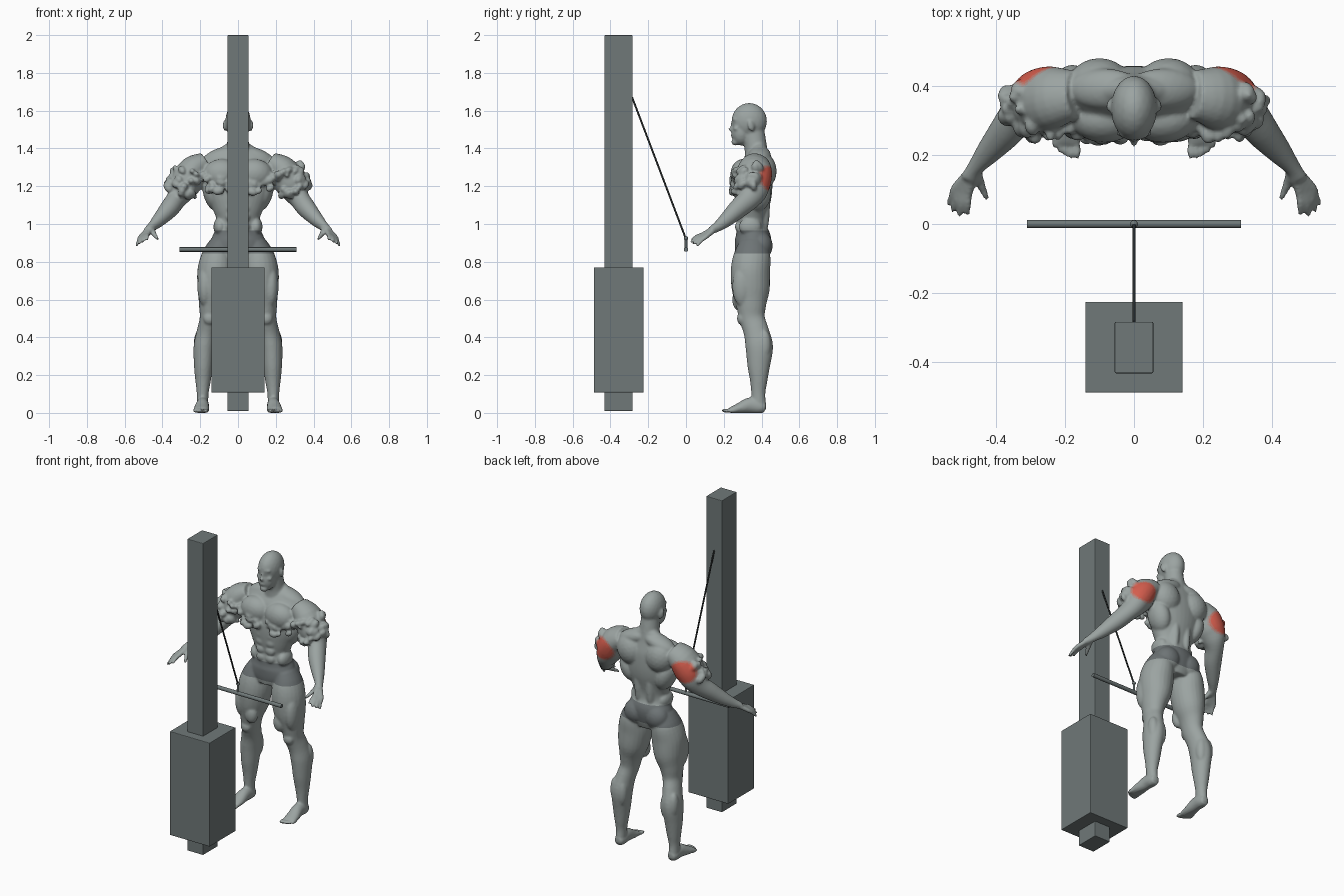
import bpy, bmesh, math, random
from mathutils import Vector, Matrix, Euler

if "Cube" in bpy.data.objects:
    bpy.data.objects.remove(bpy.data.objects["Cube"])
random.seed(4)


def material(name, r, g, b):
    m = bpy.data.materials.new(name)
    m.use_nodes = True
    m.diffuse_color = (r, g, b, 1)
    m.node_tree.nodes["Principled BSDF"].inputs["Base Color"].default_value = (r, g, b, 1)
    return m


skin = material("grey skin", .33, .37, .36)
shorts = material("dark shorts", .155, .175, .18)
red = material("muscle red", .66, .11, .075)
soft_red = material("soft red", .52, .19, .15)
dusty = material("dusty pink", .41, .28, .26)
steel = material("machine grey", .16, .19, .19)
black = material("cable black", .025, .03, .03)

# one ball shape, copied by every rounded part
ball = bmesh.new()
bmesh.ops.create_icosphere(ball, subdivisions=3, radius=1)
ball.verts.index_update()
BALL_POINTS = [v.co.copy() for v in ball.verts]
BALL_FACES = [[v.index for v in f.verts] for f in ball.faces]
ball.free()


def finish(name, bm, mats):
    me = bpy.data.meshes.new(name)
    bm.to_mesh(me)
    bm.free()
    ob = bpy.data.objects.new(name, me)
    bpy.context.collection.objects.link(ob)
    for m in mats:
        me.materials.append(m)
    return ob


def smooth_path(rows, steps=4):
    """Catmull-Rom through rows of equal-length tuples."""
    out = []
    for i in range(len(rows) - 1):
        a, b, c, d = (rows[min(max(j, 0), len(rows) - 1)] for j in range(i - 1, i + 3))
        for k in range(steps):
            t = k / steps
            out.append([(2*q + (r - p)*t + (2*p - 5*q + 4*r - s)*t*t + (3*q - p - 3*r + s)*t**3) / 2
                        for p, q, r, s in zip(a, b, c, d)])
    return out + [list(rows[-1])]


def loft(bm, rows, side=1, seg=24):
    """Closed tube through rows of (x, y, z, sideways radius, other radius)."""
    rows = smooth_path(rows)
    pts = [Vector((r[0] * side, r[1], r[2])) for r in rows]
    rings = []
    for i, (p, r) in enumerate(zip(pts, rows)):
        t = (pts[min(i + 1, len(pts) - 1)] - pts[max(i - 1, 0)]).normalized()
        u = (Vector((1, 0, 0)) - t * t.x).normalized()
        v = t.cross(u)
        rings.append([bm.verts.new(p + u * r[3] * math.cos(a) + v * r[4] * math.sin(a))
                      for a in (2 * math.pi * k / seg for k in range(seg))])
    for a, b in zip(rings, rings[1:]):
        for k in range(seg):
            n = (k + 1) % seg
            bm.faces.new((a[k], a[n], b[n], b[k]))
    bm.faces.new(rings[0][::-1])
    bm.faces.new(rings[-1])


def blob(bm, c, r, side=1, rot=(0, 0, 0)):
    e = Euler((rot[0], rot[1] * side, rot[2] * side)).to_matrix().to_4x4()
    m = Matrix.Translation((c[0] * side, c[1], c[2])) @ e @ Matrix.Diagonal((*r, 1))
    verts = [bm.verts.new(m @ p) for p in BALL_POINTS]
    for f in BALL_FACES:
        bm.faces.new([verts[i] for i in f])


body = bmesh.new()

# torso and neck
loft(body, [(0, .345, .81, .10, .08), (0, .35, .86, .155, .092), (0, .355, .92, .142, .096),
            (0, .35, .97, .12, .083), (0, .35, 1.02, .113, .078), (0, .35, 1.08, .135, .088),
            (0, .355, 1.15, .165, .098), (0, .36, 1.22, .18, .098), (0, .37, 1.30, .19, .085),
            (0, .38, 1.36, .165, .06), (0, .385, 1.40, .10, .045), (0, .38, 1.43, .05, .035)], seg=36)
loft(body, [(0, .375, 1.34, .08, .065), (0, .37, 1.40, .062, .06), (0, .36, 1.46, .055, .06),
            (0, .35, 1.52, .05, .06)])

# head and face
blob(body, (0, .335, 1.545), (.067, .094, .096))
blob(body, (0, .292, 1.485), (.052, .052, .07))
blob(body, (0, .262, 1.435), (.026, .022, .02))
blob(body, (0, .245, 1.502), (.011, .022, .013))
blob(body, (0, .25, 1.522), (.008, .014, .026))
blob(body, (0, .249, 1.467), (.021, .012, .009))
blob(body, (0, .262, 1.554), (.047, .02, .012))

for s in (1, -1):
    # ears and cheeks
    blob(body, (.07, .345, 1.52), (.009, .018, .03), s, (.2, 0, .3))
    blob(body, (.034, .268, 1.505), (.018, .018, .015), s)
    # chest, shoulder blades, trapezius, back columns, flanks
    blob(body, (.085, .305, 1.265), (.098, .07, .08), s)
    blob(body, (.10, .40, 1.28), (.092, .08, .10), s, (0, .3, 0))
    blob(body, (.085, .39, 1.36), (.11, .06, .045), s, (0, .3, 0))
    blob(body, (.04, .395, 1.10), (.034, .05, .19), s)
    blob(body, (.125, .375, 1.16), (.058, .075, .10), s, (0, .3, 0))
    blob(body, (.095, .34, .985), (.035, .06, .05), s)
    # abdominals
    for z in (.985, 1.035, 1.085, 1.13):
        blob(body, (.032, .278, z), (.031, .019, .027), s)
    # buttocks
    blob(body, (.073, .395, .885), (.075, .064, .075), s)
    # legs
    loft(body, [(.187, .388, .02, .03, .038), (.187, .383, .10, .031, .037), (.185, .385, .17, .041, .046),
                (.183, .385, .25, .05, .06), (.178, .388, .35, .057, .073), (.165, .372, .43, .053, .067),
                (.15, .35, .50, .053, .068), (.142, .345, .57, .066, .08), (.127, .343, .65, .088, .10),
                (.117, .341, .75, .098, .104), (.108, .35, .83, .085, .098), (.09, .355, .90, .06, .075)], s)
    blob(body, (.15, .295, .50), (.034, .025, .035), s)
    blob(body, (.10, .28, .60), (.04, .035, .06), s)
    blob(body, (.175, .30, .67), (.04, .055, .11), s)
    blob(body, (.155, .42, .35), (.034, .035, .085), s)
    blob(body, (.205, .415, .36), (.03, .035, .08), s)
    # feet and toes
    loft(body, [(.187, .42, .025, .024, .024), (.187, .39, .032, .033, .036), (.188, .34, .04, .034, .042),
                (.193, .28, .024, .04, .028), (.196, .235, .014, .042, .016)], s)
    for k in range(5):
        blob(body, (.164 + k * .0165, .213 + k * k * .0018, .012), (.0105 - k * .0007, .027, .011), s)
    # arms
    loft(body, [(.17, .375, 1.325, .055, .07), (.235, .365, 1.285, .078, .092), (.275, .355, 1.22, .085, .094),
                (.302, .35, 1.17, .068, .08), (.328, .33, 1.13, .053, .06), (.365, .275, 1.08, .05, .052),
                (.42, .21, 1.02, .036, .038), (.457, .165, .985, .024, .027), (.475, .13, .965, .027, .02)], s)
    # hands
    wrist, root = Vector((.457, .165, .985)), Vector((.495, .095, .94))
    for k, tip in enumerate([(.482, .028, .915), (.506, .024, .904), (.526, .036, .893), (.537, .058, .884)]):
        knuckle = root + Vector((-.017 + k * .012, -.004 + k * .006, .006 - k * .004))
        tip = Vector(tip)
        mid = knuckle.lerp(tip, .5) + Vector((0, 0, .005))
        loft(body, [(*wrist, .017, .017), (*knuckle, .0125, .0125), (*mid, .0105, .0105),
                    (*tip, .007, .007)], s, 12)
    loft(body, [(*wrist, .016, .016), (.447, .125, .952, .014, .014), (.425, .072, .92, .008, .008)], s, 12)
    # crumpled muscle along the lower chest and around the upper arm
    for k in range(20):
        x = random.uniform(.03, .18)
        r = random.uniform(.011, .022)
        blob(body, (x, .262 + random.uniform(-.018, .012), random.uniform(1.165, 1.25)),
             (r * 1.4, r, r), s, (0, random.uniform(-1, 1), 0))
    for k in range(36):
        a, h = random.uniform(-2.9, .5), random.random()
        r = random.uniform(.012, .024)
        c = Vector((.235, .355, 1.28)).lerp(Vector((.31, .345, 1.16)), h)
        w = .088 - .015 * h
        blob(body, (c.x + w * math.cos(a), c.y + w * math.sin(a) * 1.08, c.z + .03 * math.cos(a)),
             (r, r, r * 1.5), s, (a, .5, 0))

# fuse the body parts into one smooth skin
bmesh.ops.recalc_face_normals(body, faces=body.faces)
raw = finish("figure_parts", body, [])
mod = raw.modifiers.new("fuse", "REMESH")
mod.mode = "VOXEL"
mod.voxel_size = .007
mod = raw.modifiers.new("soften", "SMOOTH")
mod.factor = .5
mod.iterations = 3
bpy.context.view_layer.update()
fused = bpy.data.meshes.new_from_object(raw.evaluated_get(bpy.context.evaluated_depsgraph_get()))
bpy.data.objects.remove(raw)
bm = bmesh.new()
bm.from_mesh(fused)
bpy.data.meshes.remove(fused)
for v in bm.verts:
    v.co.z = max(v.co.z, 0)

# clean cuts for the waist and leg hems of the shorts
waist, hem = .965, .845
for z in (waist, hem):
    bmesh.ops.bisect_plane(bm, geom=bm.verts[:] + bm.edges[:] + bm.faces[:],
                           plane_co=(0, 0, z), plane_no=(0, 0, 1))
for f in bm.faces:
    f.smooth = True
    x, y, z = f.calc_center_median()
    x = abs(x)
    if hem < z < waist and x < .25:
        f.material_index = 1
    d = ((x - .285) / .088)**2 + ((y - .44) / .095)**2 + ((z - 1.24) / .074)**2
    if d < 1:
        f.material_index = 2 if d < .66 else 3 if d < .83 else 4
finish("figure", bm, [skin, shorts, red, soft_red, dusty])


def box(name, lo, hi):
    bm = bmesh.new()
    lo, hi = Vector(lo), Vector(hi)
    bmesh.ops.create_cube(bm, size=1, matrix=Matrix.Translation((lo + hi) / 2) @ Matrix.Diagonal((*(hi - lo), 1)))
    bmesh.ops.bevel(bm, geom=bm.edges[:], offset=.004, segments=2, affect="EDGES", profile=.5)
    finish(name, bm, [steel])


def rod(name, a, b, r, mat):
    a, b = Vector(a), Vector(b)
    bm = bmesh.new()
    m = Matrix.Translation((a + b) / 2) @ (b - a).to_track_quat("Z", "Y").to_matrix().to_4x4()
    bmesh.ops.create_cone(bm, cap_ends=True, segments=20, radius1=r, radius2=r, depth=(b - a).length, matrix=m)
    for f in bm.faces:
        f.smooth = len(f.verts) == 4
    finish(name, bm, [mat])


# cable machine
box("machine_column", (-.056, -.432, .01), (.056, -.283, 2))
box("weight_stack", (-.141, -.488, .108), (.141, -.225, .77))
rod("pull_bar", (-.31, 0, .865), (.31, 0, .865), .012, steel)
rod("cable", (0, -.285, 1.67), (0, 0, .92), .005, black)
rod("bar_link", (0, 0, .865), (0, 0, .925), .007, steel)
bead = bmesh.new()
blob(bead, (0, 0, .925), (.011, .011, .011))
for f in bead.faces:
    f.smooth = True
finish("link_eye", bead, [steel])
